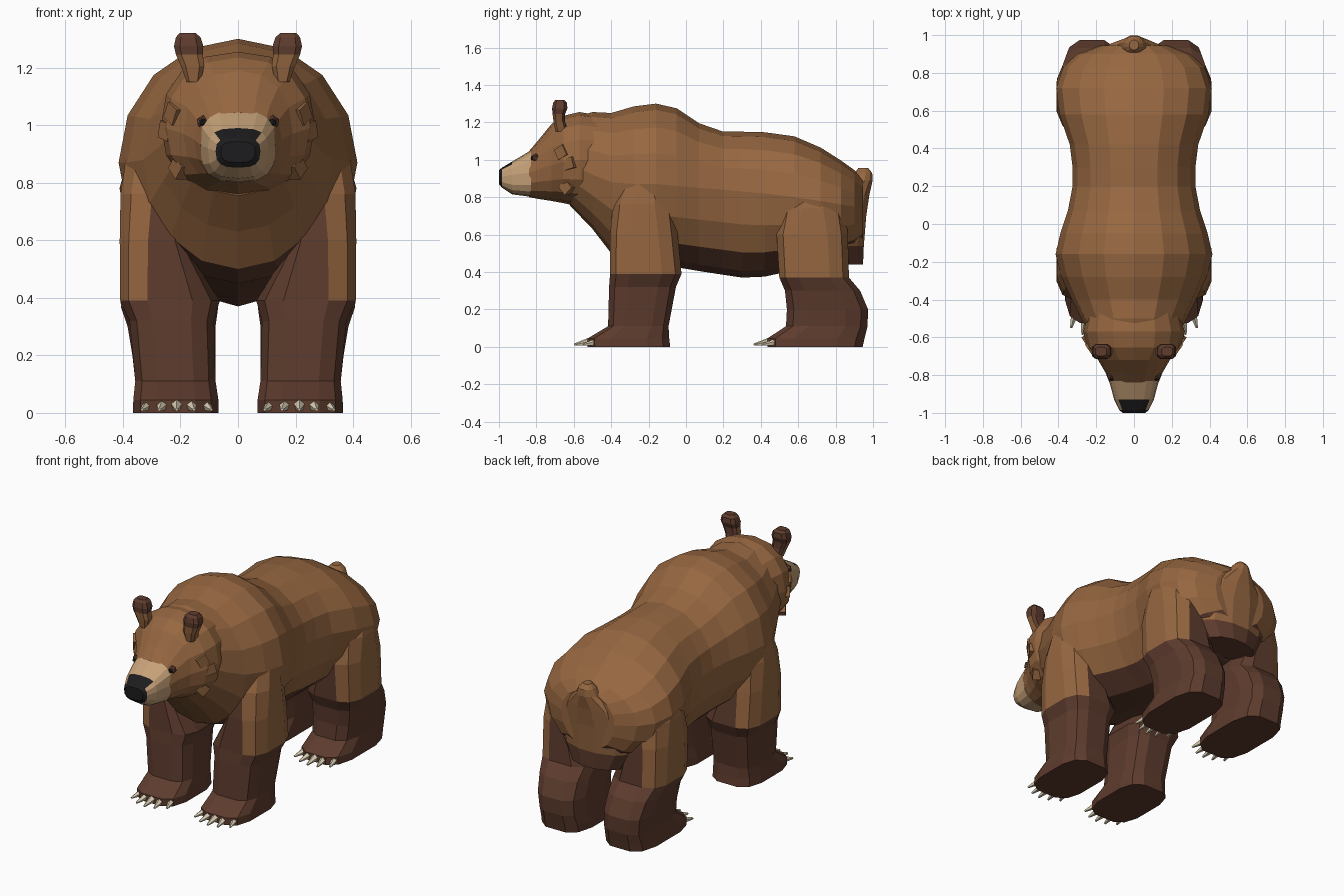
import bpy, bmesh, math
from mathutils import Vector, Matrix, Euler

if "Cube" in bpy.data.objects:
    bpy.data.objects.remove(bpy.data.objects["Cube"])


def mat(name, r, g, b):
    m = bpy.data.materials.new(name)
    m.diffuse_color = (r, g, b, 1)
    m.use_nodes = True
    m.node_tree.nodes["Principled BSDF"].inputs["Base Color"].default_value = m.diffuse_color
    return m


FUR = mat("brown fur", 0.305, 0.135, 0.052)
DARK = mat("dark fur", 0.112, 0.045, 0.027)
TAN = mat("tan muzzle", 0.57, 0.36, 0.19)
BLACK = mat("black", 0.012, 0.012, 0.013)
CLAW = mat("ivory claw", 0.72, 0.63, 0.46)


def finish(name, bm, mats, mirror):
    bmesh.ops.recalc_face_normals(bm, faces=bm.faces)
    me = bpy.data.meshes.new(name)
    bm.to_mesh(me)
    bm.free()
    for m in mats:
        me.materials.append(m)
    ob = bpy.data.objects.new(name, me)
    bpy.context.collection.objects.link(ob)
    if mirror:
        ob.modifiers.new("mirror", 'MIRROR').use_clip = False
    return ob


def loft(name, rings, mats, rule=lambda i, j: 0, cap=0, mirror=False):
    """Skin closed rings; rule(segment, side) picks the material, cap colours the last end."""
    bm = bmesh.new()
    vs = [[bm.verts.new(p) for p in r] for r in rings]
    n = len(vs[0])
    for i in range(len(vs) - 1):
        for j in range(n):
            k = (j + 1) % n
            f = bm.faces.new((vs[i][j], vs[i][k], vs[i + 1][k], vs[i + 1][j]))
            f.material_index = rule(i, j)
    bm.faces.new(vs[0]).material_index = rule(0, 0)
    bm.faces.new(vs[-1]).material_index = cap
    return finish(name, bm, mats, mirror)


def power(v, p):
    return math.copysign(abs(v) ** p, v)


def upright(y, w, zb, zt, zm, n=16, p=1.0):
    """Cross-section facing along y, widest at height zm."""
    out = []
    for k in range(n):
        a = 2 * math.pi * k / n
        s = power(math.sin(a), p)
        out.append((w * power(math.cos(a), p), y, zm + s * ((zt - zm) if s > 0 else (zm - zb))))
    return out


def level(z, x0, x1, y0, y1, p=0.6, xm=None, n=12):
    """Horizontal cross-section filling a rectangle with rounded corners, split at xm."""
    xm = (x0 + x1) / 2 if xm is None else xm
    out = []
    for k in range(n):
        a = 2 * math.pi * (k + .5) / n
        c = power(math.cos(a), p)
        out.append((xm + c * ((x1 - xm) if c > 0 else (xm - x0)),
                    (y0 + y1) / 2 + (y1 - y0) / 2 * power(math.sin(a), p), z))
    return out


# Body with shoulder hump, belly dark underneath
body = [(-.62, .22, .755, 1.22, .98), (-.5, .28, .63, 1.255, .92), (-.4, .33, .5, 1.25, .88),
        (-.28, .385, .45, 1.285, .87), (-.16, .415, .44, 1.30, .87), (-.05, .39, .425, 1.275, .86),
        (.07, .35, .405, 1.195, .85), (.2, .325, .385, 1.15, .84), (.3, .325, .37, 1.15, .83),
        (.42, .34, .375, 1.147, .82), (.58, .395, .41, 1.125, .80), (.72, .412, .43, 1.065, .78),
        (.83, .375, .46, .995, .76), (.9, .3, .5, .945, .75), (.945, .18, .55, .9, .74)]
loft("body", [upright(*s) for s in body], [FUR, DARK],
     lambda i, j: 1 if i >= 2 and 10 <= j <= 13 else 0)

# Tail stub flaring into the rump
tail = [(.44, -.17, .17, .74, .95), (.54, -.23, .23, .7, .955), (.7, -.24, .24, .72, .968),
        (.81, -.17, .17, .8, .983), (.89, -.07, .07, .88, 1.0), (.93, -.05, .05, .9, .997),
        (.955, -.025, .025, .92, .975)]
loft("tail", [level(*s, p=1) for s in tail], [FUR, DARK], lambda i, j: 1 if i == 0 else 0)

# Head
head = [(-.45, .24, .72, 1.235, 1.0), (-.57, .268, .75, 1.255, 1.0), (-.655, .25, .768, 1.235, .99),
        (-.72, .19, .78, 1.19, .97), (-.785, .152, .79, 1.11, .95), (-.84, .13, .80, 1.045, .93)]
loft("head", [upright(*s, p=.9) for s in head], [FUR])

# Muzzle with black nose on its tip and upper front
muzzle = [(-.83, .132, .802, 1.05, .93), (-.93, .105, .815, .99, .92),
          (-.985, .078, .852, .957, .91), (-1.0, .06, .87, .943, .91)]
loft("muzzle", [upright(*s, p=.7) for s in muzzle], [TAN, BLACK],
     lambda i, j: 1 if i == 2 or (i == 1 and 2 <= j <= 5) else 0, cap=1)

# Ears: rounded tips on narrow stems, brown fur at the front of the stem
ear = [(1.15, .13, .18, -.70, -.63), (1.205, .115, .2, -.71, -.645), (1.245, .12, .218, -.715, -.645),
       (1.275, .118, .225, -.718, -.632), (1.305, .128, .218, -.712, -.635),
       (1.32, .145, .205, -.70, -.65)]
loft("ears", [level(*s, n=8) for s in ear], [DARK, FUR],
     lambda i, j: 1 if i <= 1 and 3 <= j <= 7 else 0, mirror=True)

# Eyes with dark lids
for name, r, y, m in (("eyelids", .025, -.803, DARK), ("eyes", .016, -.816, BLACK)):
    bm = bmesh.new()
    bmesh.ops.create_icosphere(bm, subdivisions=1, radius=r,
                               matrix=Matrix.Translation((.121, y, 1.01)))
    finish(name, bm, [m], True)

# Cheek fur tufts lying on the skin
bm = bmesh.new()
for x, y, z, rot in ((.218, -.66, 1.04, .5), (.24, -.618, .98, .25), (.2, -.635, .853, .75)):
    m = Matrix.LocRotScale(Vector((x, y, z)), Euler((rot, 0, -.6)), Vector((.045, .06, .06)))
    bmesh.ops.create_cube(bm, size=1, matrix=m)
finish("cheek_tufts", bm, [FUR], True)

# Legs: dark below, with brown outer thigh and shoulder blending into the body
front = [(0, .065, .368, -.53, -.08), (.045, .065, .367, -.53, -.085), (.11, .075, .36, -.42, -.09),
         (.32, .08, .38, -.415, -.05), (.39, .06, .413, -.41, -.02),
         (.6, .19, .415, -.41, -.04, .65, .24), (.76, .2, .413, -.395, -.055, .8, .24),
         (.88, .2, .395, -.35, -.08, .9, .24), (.98, .2, .34, -.29, -.12, 1, .24)]
hind = [(0, .065, .368, .43, .95), (.045, .065, .367, .43, .96), (.11, .075, .36, .53, .975),
        (.2, .075, .37, .535, .978), (.3, .075, .387, .525, .935), (.37, .065, .411, .495, .875),
        (.6, .18, .413, .48, .87, .65, .24), (.74, .2, .41, .5, .855, .85, .24),
        (.85, .2, .385, .55, .82, 1, .24), (.95, .2, .32, .6, .78, 1, .24)]
for name, rings, first in (("front", front, 4), ("hind", hind, 5)):
    loft(name + "_legs", [level(*s) for s in rings], [DARK, FUR],
         lambda i, j, first=first: 1 if i >= first and (j <= 1 or j >= 9) else 0,
         cap=1, mirror=True)

    # Five claws fanned along the toe edge
    toe = rings[0][3]
    bm = bmesh.new()
    for k in range(-2, 3):
        base = Vector((.213 + .049 * k, toe + .012 * k * k + .015, .027))
        direction = Vector((.011 * k, -.083, -.016))
        rot = direction.to_track_quat('Z', 'Y')
        m = Matrix.LocRotScale(base + direction / 2, rot, None)
        bmesh.ops.create_cone(bm, cap_ends=True, segments=5, radius1=.022, radius2=.006,
                              depth=direction.length, matrix=m)
    finish(name + "_claws", bm, [CLAW], True)
